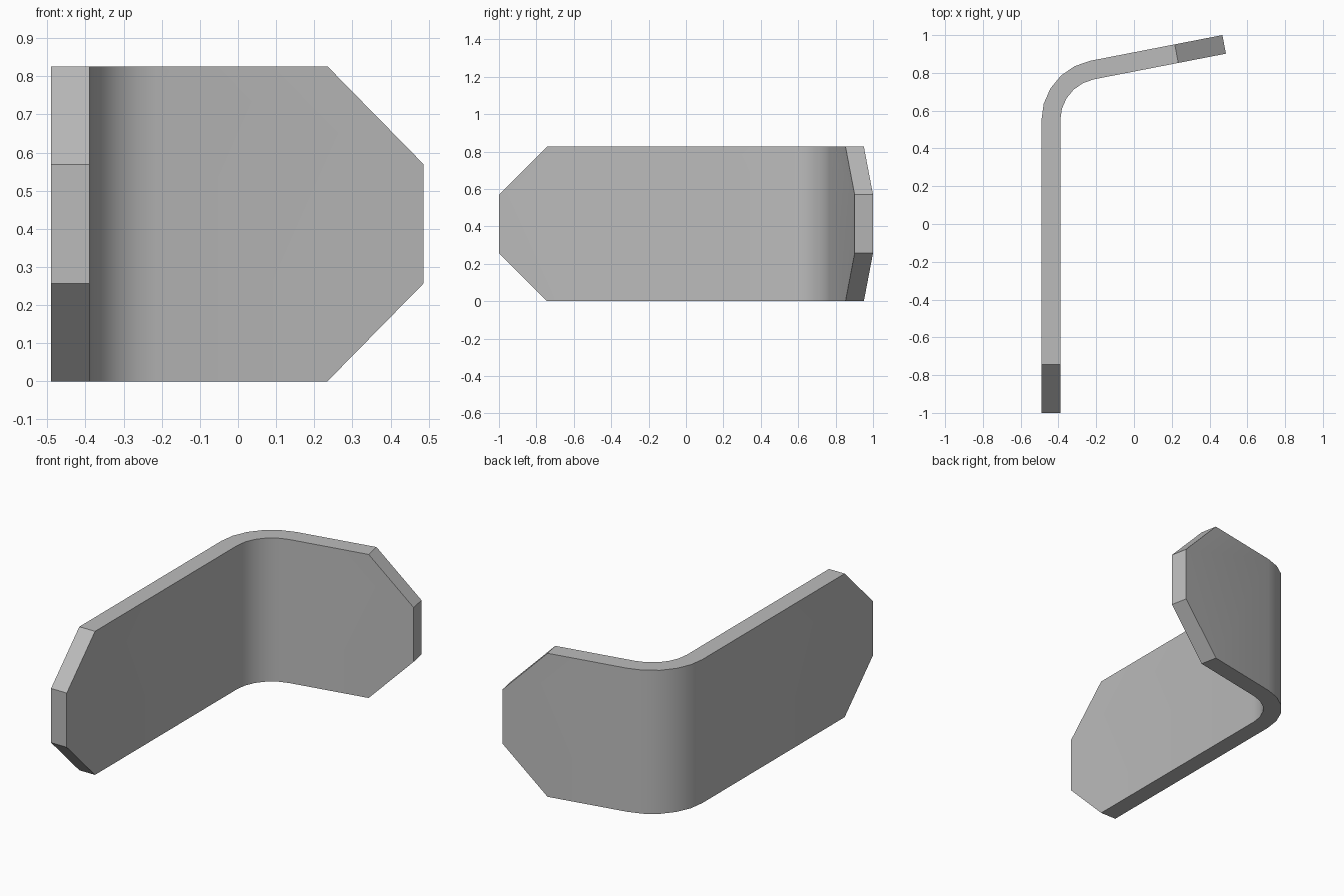
import bpy, bmesh
from math import radians, sin, cos
from mathutils import Vector

cube = bpy.data.objects.get("Cube")
if cube:
    bpy.data.objects.remove(cube, do_unlink=True)

HEIGHT, THICK, CHAMFER = 0.826, 0.1, 0.257
INNER_R, STEPS, TURN = 0.22, 5, radians(79)
CENTRE = Vector((-0.17, 0.55))
SHORT_LEG = 0.712

steel = bpy.data.materials.new("steel grey")
steel.use_nodes = True
grey = (0.5, 0.5, 0.5, 1)
steel.diffuse_color = grey
steel.node_tree.nodes["Principled BSDF"].inputs["Base Color"].default_value = grey


def side_line(radius):
    """Plan line of one face: long leg, rounded bend, short leg."""
    line = [Vector((CENTRE.x - radius, -1))]
    for i in range(STEPS + 1):
        a = TURN * i / STEPS
        line.append(CENTRE + radius * Vector((-cos(a), sin(a))))
    line.append(line[-1] + SHORT_LEG * Vector((sin(TURN), cos(TURN))))
    return line


# Bent plate: plan outline extruded upward
outline = side_line(INNER_R) + side_line(INNER_R + THICK)[::-1]
bm = bmesh.new()
base = bm.faces.new([bm.verts.new((p.x, p.y, 0)) for p in outline])
top = bmesh.ops.extrude_face_region(bm, geom=[base], use_keep_orig=True)["geom"]
bmesh.ops.translate(bm, vec=(0, 0, HEIGHT),
                    verts=[v for v in top if isinstance(v, bmesh.types.BMVert)])

# Cut the four corners at the two free ends
ends = [(outline[0], outline[-1]),
        (outline[STEPS + 2], outline[STEPS + 3])]


def is_corner(edge):
    plan = [v.co.xy for v in edge.verts]
    return any(all(min((p - q).length for q in pair) < 1e-4 for p in plan)
               for pair in ends) and abs(edge.verts[0].co.z - edge.verts[1].co.z) < 1e-4


bmesh.ops.bevel(bm, geom=[e for e in bm.edges if is_corner(e)], offset=CHAMFER,
                offset_type='OFFSET', segments=1, affect='EDGES')
bmesh.ops.recalc_face_normals(bm, faces=bm.faces)

mesh = bpy.data.meshes.new("bent_plate")
bm.to_mesh(mesh)
bm.free()
mesh.materials.append(steel)
plate = bpy.data.objects.new("bent_plate", mesh)
bpy.context.collection.objects.link(plate)

# Smooth bend, sharp rim
bpy.context.view_layer.objects.active = plate
plate.select_set(True)
bpy.ops.object.shade_smooth_by_angle(angle=radians(30))
